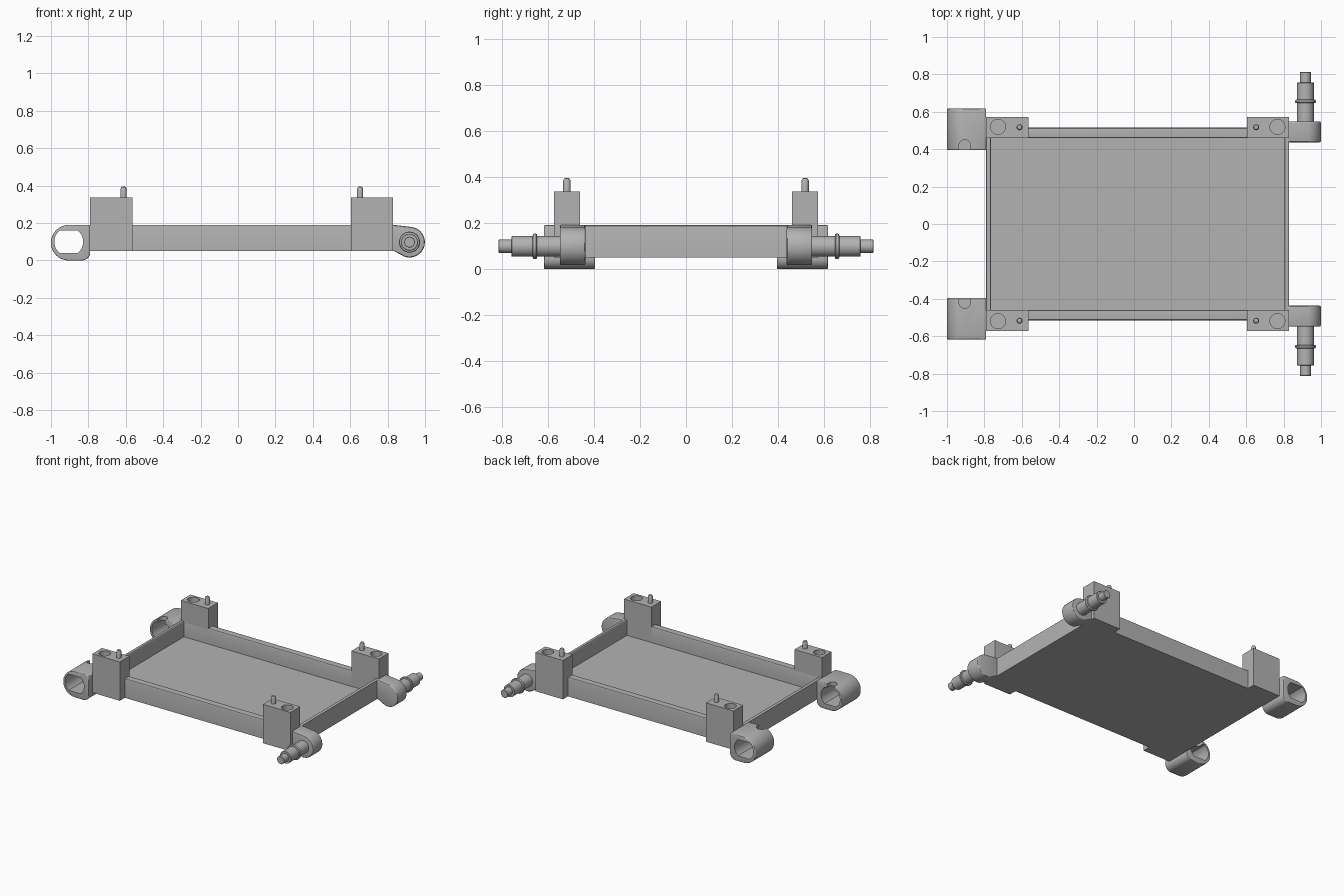
import bpy, bmesh
from math import sin, cos, pi, radians, asin
from mathutils import Matrix

cube = bpy.data.objects.get("Cube")
if cube:
    bpy.data.objects.remove(cube, do_unlink=True)

grey = bpy.data.materials.new("plain grey")
grey.use_nodes = True
COLOUR = (0.45, 0.45, 0.45, 1)
grey.diffuse_color = COLOUR
grey.node_tree.nodes["Principled BSDF"].inputs["Base Color"].default_value = COLOUR


def finish(name, bm):
    """Turn a bmesh into a grey object whose origin is the world centre."""
    bmesh.ops.recalc_face_normals(bm, faces=bm.faces)
    mesh = bpy.data.meshes.new(name)
    bm.to_mesh(mesh)
    bm.free()
    mesh.materials.append(grey)
    ob = bpy.data.objects.new(name, mesh)
    bpy.context.collection.objects.link(ob)
    return ob


def box(name, x0, x1, y0, y1, z0, z1):
    bm = bmesh.new()
    size = Matrix.Diagonal((x1 - x0, y1 - y0, z1 - z0, 1))
    place = Matrix.Translation(((x0 + x1) / 2, (y0 + y1) / 2, (z0 + z1) / 2))
    bmesh.ops.create_cube(bm, size=1, matrix=place @ size)
    return finish(name, bm)


def prism(name, outline, y0, y1):
    """Extrude an (x, z) outline along y."""
    bm = bmesh.new()
    face = bm.faces.new([bm.verts.new((x, y0, z)) for x, z in outline])
    side = bmesh.ops.extrude_face_region(bm, geom=[face])["geom"]
    moved = [v for v in side if isinstance(v, bmesh.types.BMVert)]
    bmesh.ops.translate(bm, verts=moved, vec=(0, y1 - y0, 0))
    return finish(name, bm)


def lathe(name, profile, place, steps=32):
    """Spin (radius, height) pairs about z, then place the solid."""
    bm = bmesh.new()
    rings = [[bm.verts.new((r * cos(2 * pi * i / steps), r * sin(2 * pi * i / steps), h))
              for i in range(steps)] for r, h in profile]
    for low, high in zip(rings, rings[1:]):
        for i in range(steps):
            j = (i + 1) % steps
            bm.faces.new((low[i], low[j], high[j], high[i]))
    bm.faces.new(rings[0])
    bm.faces.new(rings[-1])
    bm.transform(place)
    return finish(name, bm)


def arc(cx, cz, r, a0, a1, steps=24):
    angles = [radians(a0 + (a1 - a0) * i / steps) for i in range(steps + 1)]
    return [(cx + r * cos(a), cz + r * sin(a)) for a in angles]


def apply(ob, kind, **settings):
    mod = ob.modifiers.new(kind.title(), kind)
    for key, value in settings.items():
        setattr(mod, key, value)
    bpy.context.view_layer.objects.active = ob
    bpy.ops.object.modifier_apply(modifier=mod.name)


def cut(ob, cutter):
    apply(ob, 'BOOLEAN', operation='DIFFERENCE', object=cutter, solver='EXACT')
    bpy.data.objects.remove(cutter, do_unlink=True)


def bevel(ob, width):
    apply(ob, 'BEVEL', width=width, segments=3, limit_method='ANGLE', angle_limit=radians(40))


def smooth(ob):
    bpy.ops.object.select_all(action='DESELECT')
    ob.select_set(True)
    bpy.context.view_layer.objects.active = ob
    bpy.ops.object.shade_smooth_by_angle(angle=radians(30))


def both_sides(ob):
    apply(ob, 'MIRROR', use_axis=(False, True, False), use_mirror_merge=False)
    smooth(ob)


# Shallow open tray
tray = box("tray", -0.79, 0.83, -0.515, 0.515, 0.05, 0.19)
cut(tray, box("tray_cutter", -0.765, 0.805, -0.46, 0.46, 0.075, 0.3))
bm = bmesh.new()
bm.from_mesh(tray.data)
rim = [e for e in bm.edges if all(v.co.z > 0.18 for v in e.verts)
       and len(e.link_faces) == 2 and e.calc_face_angle(0) > 1]
bmesh.ops.bevel(bm, geom=rim, offset=0.007, segments=3, profile=0.5, affect='EDGES')
bm.to_mesh(tray.data)
bm.free()
smooth(tray)

# Corner posts, each with a round socket and a locating pin
for side, x0, socket_x, pin_x in (("right", -0.79, -0.727, -0.612),
                                  ("left", 0.605, 0.767, 0.653)):
    post = box(side + "_posts", x0, x0 + 0.225, 0.46, 0.573, 0.05, 0.337)
    socket = Matrix.Translation((socket_x, 0.519, 0.28))
    cut(post, lathe("socket_cutter", [(0.04, 0), (0.04, 0.2)], socket))
    both_sides(post)
    pin = lathe(side + "_pins", [(0.016, 0), (0.016, 0.055), (0.012, 0.064), (0.006, 0.067)],
                Matrix.Translation((pin_x, 0.517, 0.328)), 24)
    both_sides(pin)

# Hollow end links with a flattened bore and a notch in the top
link_outline = (arc(-0.905, 0.095, 0.095, 90, 270)
                + arc(-0.835, 0.045, 0.045, 270, 360, 8) + [(-0.79, 0.19)])
link = prism("end_links", link_outline, 0.395, 0.617)
bevel(link, 0.006)
flat = math_angle = asin(0.06 / 0.077) * 180 / pi
bore = arc(-0.905, 0.1, 0.077, -flat, flat) + arc(-0.905, 0.1, 0.077, 180 - flat, 180 + flat)
cut(link, prism("bore_cutter", bore, 0.3, 0.7))
cut(link, box("notch_cutter", -0.935, -0.875, 0.35, 0.421, 0.11, 0.3))
notch_end = Matrix.Translation((-0.905, 0.421, 0.11))
cut(link, lathe("notch_end_cutter", [(0.03, 0), (0.03, 0.2)], notch_end))
both_sides(link)

# Tapered arms carrying the pegs
arm_outline = ([(0.81, 0.05), (0.835, 0.05)] + arc(0.917, 0.098, 0.082, -110, 80)
               + [(0.835, 0.19), (0.81, 0.19)])
arm = prism("peg_arms", arm_outline, 0.437, 0.548)
bevel(arm, 0.007)
both_sides(arm)

# Stepped pegs with a collar
peg_profile = [(0.045, 0.53), (0.045, 0.646), (0.053, 0.648), (0.056, 0.652), (0.056, 0.658),
               (0.053, 0.664), (0.045, 0.666), (0.045, 0.755), (0.043, 0.757), (0.029, 0.757),
               (0.029, 0.811), (0.027, 0.813)]
lay_down = Matrix.Translation((0.917, 0, 0.098)) @ Matrix.Rotation(-pi / 2, 4, 'X')
both_sides(lathe("pegs", peg_profile, lay_down))
